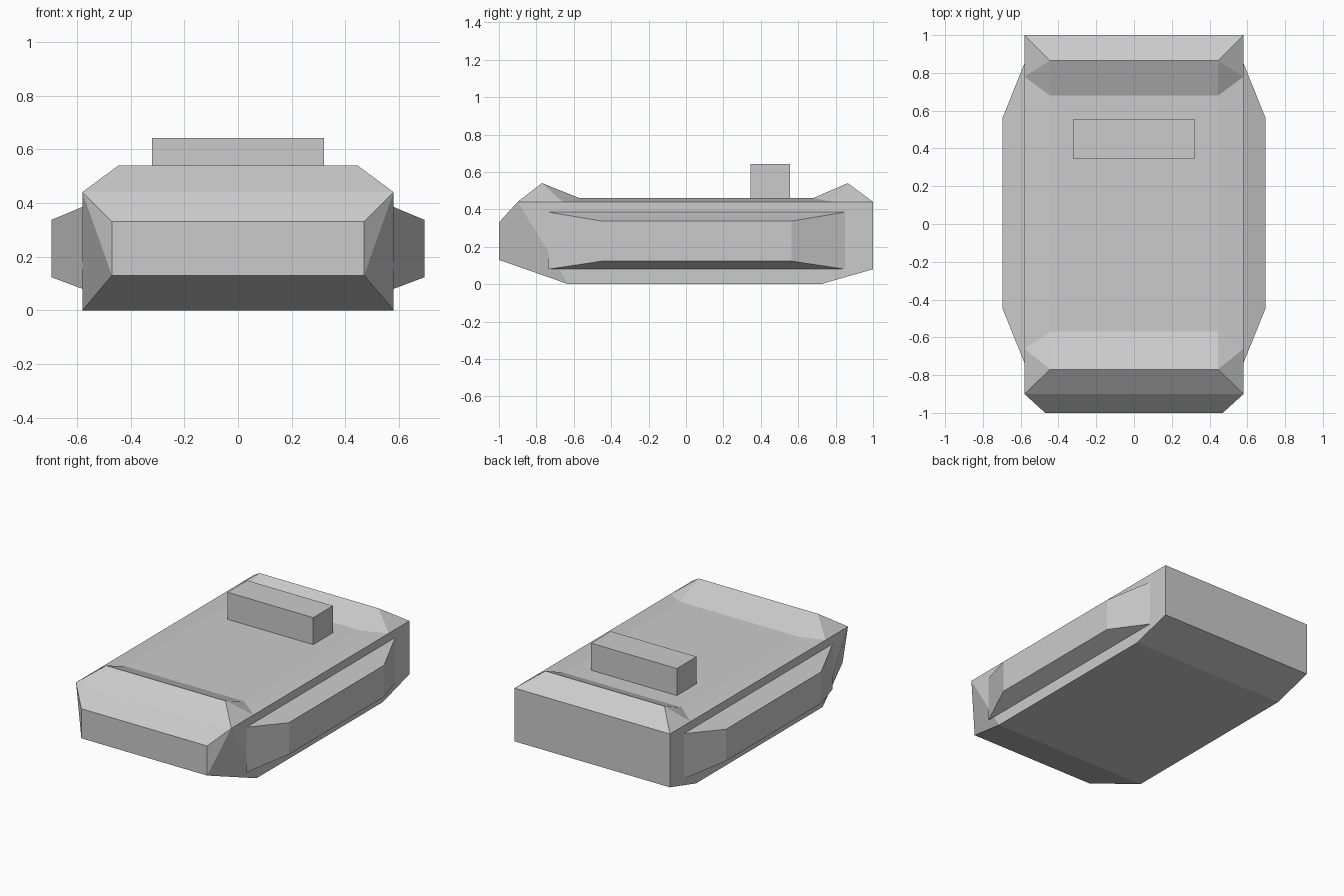
import bpy, bmesh

if "Cube" in bpy.data.objects:
    bpy.data.objects.remove(bpy.data.objects["Cube"])


def make_object(name, verts, faces):
    mesh = bpy.data.meshes.new(name)
    mesh.from_pydata(verts, [], faces)
    bm = bmesh.new()
    bm.from_mesh(mesh)
    bmesh.ops.recalc_face_normals(bm, faces=bm.faces)
    bm.to_mesh(mesh)
    bm.free()
    ob = bpy.data.objects.new(name, mesh)
    bpy.context.collection.objects.link(ob)
    return ob


# Hull: lengthwise profile (half width, y, z), bridged across the centre
profile = [
    (.47, -1, .13), (.47, -1, .33), (.58, -.9, .44),       # nose
    (.445, -.77, .54), (.445, -.57, .46),                  # front lip
    (.445, .68, .46), (.445, .865, .54),                   # rear lip
    (.58, 1, .44), (.58, 1, .08),                          # tail
    (.58, .72, 0), (.58, -.63, 0),                         # belly
]
shoulder = [(.58, -.66, .44), (.58, .78, .44)]             # where the lips meet the sides
half = profile + shoulder
n, count = len(profile), len(half)
verts = half + [(-x, y, z) for x, y, z in half]
faces = [(i, (i + 1) % n, (i + 1) % n + count, i + count) for i in range(n)]
sides = [(0, 1, 2), (0, 2, 10), (2, 3, 11), (3, 4, 11), (4, 5, 12, 11),
         (5, 6, 12), (6, 7, 12), (2, 11, 12, 7, 8, 9, 10)]
faces += sides + [tuple(i + count for i in reversed(f)) for f in sides]
make_object("hull", verts, faces)


# Side pods: tapered blocks on both flanks
def rectangle(x, y0, y1, z0, z1):
    return [(x, y0, z0), (x, y1, z0), (x, y1, z1), (x, y0, z1)]


for side, label in ((1, "right"), (-1, "left")):
    pod = rectangle(side * .58, -.735, .85, .08, .385) + rectangle(side * .695, -.45, .565, .123, .337)
    pod_faces = [(0, 1, 2, 3), (4, 5, 6, 7)]
    pod_faces += [(i, (i + 1) % 4, (i + 1) % 4 + 4, i + 4) for i in range(4)]
    make_object(label + "_side_pod", pod, pod_faces)

# Deck block
bpy.ops.mesh.primitive_cube_add(size=1, location=(0, .45, .55))
block = bpy.context.object
block.name = "deck_block"
block.scale = (.64, .21, .185)
